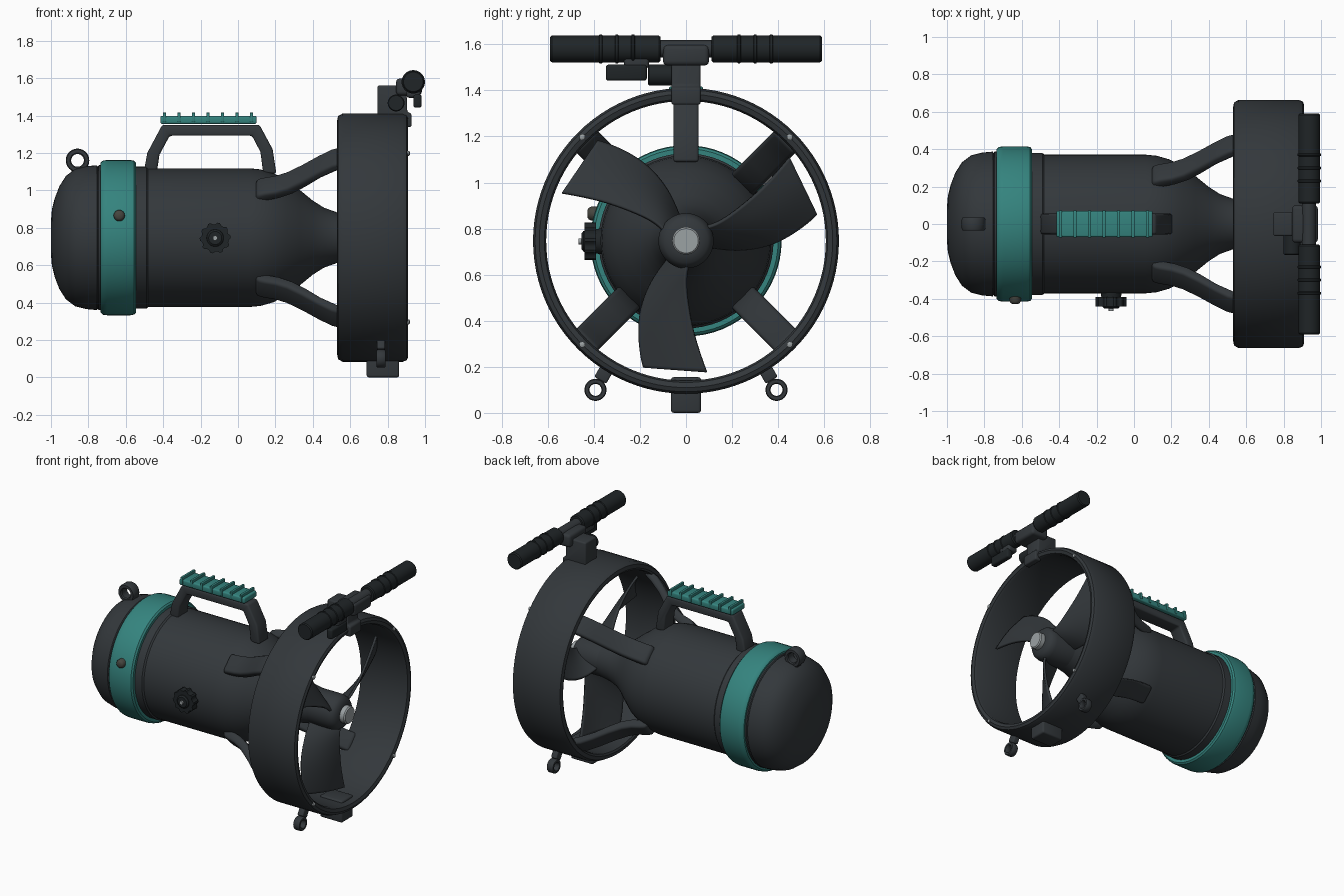
import bpy, bmesh
from math import radians, pi, sin, cos
from mathutils import Matrix, Vector

if "Cube" in bpy.data.objects:
    bpy.data.objects.remove(bpy.data.objects["Cube"])

C = 0.747  # height of the long axis


def material(name, rgb):
    m = bpy.data.materials.new(name)
    m.diffuse_color = (*rgb, 1)
    m.use_nodes = True
    m.node_tree.nodes["Principled BSDF"].inputs["Base Color"].default_value = m.diffuse_color
    return m


DARK = material("dark_shell", (0.033, 0.039, 0.044))
BLACK = material("black_rubber", (0.014, 0.018, 0.02))
TEAL = material("teal", (0.035, 0.23, 0.21))
STEEL = material("steel", (0.33, 0.36, 0.37))


def finish(name, bm, mat, bevel=0.0, segs=3):
    bmesh.ops.recalc_face_normals(bm, faces=bm.faces)
    if bevel:
        sharp = [e for e in bm.edges if e.calc_face_angle(0) > radians(35)]
        bmesh.ops.bevel(bm, geom=sharp, offset=bevel, segments=segs, profile=0.5,
                        affect='EDGES', clamp_overlap=True)
    me = bpy.data.meshes.new(name)
    bm.to_mesh(me)
    bm.free()
    ob = bpy.data.objects.new(name, me)
    bpy.context.collection.objects.link(ob)
    me.materials.append(mat)
    bpy.ops.object.select_all(action='DESELECT')
    ob.select_set(True)
    bpy.context.view_layer.objects.active = ob
    bpy.ops.object.shade_smooth_by_angle(angle=radians(35))
    return ob


def box(name, x, y, z, mat=DARK, bevel=0.012):
    bm = bmesh.new()
    bmesh.ops.create_cube(bm, size=1)
    for v in bm.verts:
        v.co = [(a + b) / 2 + c * (b - a) for (a, b), c in zip((x, y, z), v.co)]
    return finish(name, bm, mat, bevel)


def lathe(name, prof, mat=DARK, origin=(0, 0, C), axis='X', segs=64, closed=False, bevel=0.0):
    """Spin (along, radius) pairs round an axis; open profiles get end caps."""
    bm = bmesh.new()
    rings = []
    for a, r in prof:
        ring = []
        for i in range(segs):
            t = 2 * pi * i / segs
            p = (a, r * cos(t), r * sin(t)) if axis == 'X' else (r * cos(t), a, r * sin(t))
            ring.append(bm.verts.new(Vector(origin) + Vector(p)))
        rings.append(ring)
    pairs = list(zip(rings, rings[1:])) + ([(rings[-1], rings[0])] if closed else [])
    for A, B in pairs:
        for i in range(segs):
            j = (i + 1) % segs
            bm.faces.new((A[i], A[j], B[j], B[i]))
    if not closed:
        bm.faces.new(rings[0])
        bm.faces.new(rings[-1])
    return finish(name, bm, mat, bevel)


def prism(name, pts, w, mat=DARK, bevel=0.012, matrix=Matrix()):
    """Extrude an (x, z) outline to y = -w..w."""
    bm = bmesh.new()
    A = [bm.verts.new((x, -w, z)) for x, z in pts]
    B = [bm.verts.new((x, w, z)) for x, z in pts]
    bm.faces.new(A)
    bm.faces.new(B)
    for i in range(len(pts)):
        j = (i + 1) % len(pts)
        bm.faces.new((A[i], A[j], B[j], B[i]))
    bm.transform(matrix)
    return finish(name, bm, mat, bevel)


def spin(deg):
    return Matrix.Translation((0, 0, C)) @ Matrix.Rotation(radians(deg), 4, 'X')


# Hull: nose cap, teal band, barrel and tail
lathe("nose_cap", [(-1, .09), (-.995, .15), (-.98, .21), (-.955, .275), (-.92, .33), (-.87, .367),
                   (-.81, .382), (-.755, .387), (-.75, .38), (-.745, .387), (-.70, .39)])
lathe("teal_band", [(-.735, .375), (-.735, .4), (-.722, .412), (-.70, .415), (-.575, .415),
                    (-.555, .411), (-.545, .4), (-.545, .36)], TEAL)
lathe("barrel", [(-.6, .38), (-.49, .38), (-.48, .371), (.06, .371), (.12, .365), (.19, .345),
                 (.26, .308), (.33, .255), (.40, .198), (.46, .16), (.53, .135), (.62, .12), (.63, .09)])

# Duct ring around the propeller
lathe("duct_ring", [(.53, .625), (.535, .65), (.56, .664), (.88, .664), (.902, .655), (.91, .637),
                    (.902, .615), (.885, .607), (.56, .607), (.537, .612)], segs=96, closed=True)

# Four struts and ring screws on the diagonals
strut = [(.09, .33), (.10, .385), (.14, .398), (.20, .412), (.26, .438), (.34, .492), (.43, .562),
         (.50, .61), (.57, .635), (.60, .635), (.60, .60), (.53, .565), (.44, .508), (.36, .44),
         (.29, .388), (.22, .355), (.16, .34)]
for k, d in enumerate((45, 135, 225, 315)):
    prism(f"strut_{k + 1}", strut, .066, bevel=.018, matrix=spin(d))
    p = spin(d) @ Vector((0, 0, .637))
    lathe(f"ring_screw_{k + 1}", [(.89, .013), (.915, .013), (.919, .007)], STEEL, p, segs=12)

# Propeller: hub, cap and three twisted blades
lathe("propeller_hub", [(.60, .10), (.62, .12), (.78, .12), (.81, .112), (.83, .095), (.84, .06)])
lathe("propeller_cap", [(.80, .06), (.872, .06), (.88, .053)], STEEL, segs=32)
# each section: radius at both edges, edge offsets, half pitch depth
sections = [(.08, .08, -.075, .02, .09), (.13, .13, -.115, .0, .09), (.2, .2, -.16, -.002, .085),
            (.3, .3, -.197, .012, .08), (.4, .4, -.205, .032, .072), (.5, .5, -.195, .064, .065),
            (.55, .57, -.182, .09, .06)]
for k in range(3):
    bm = bmesh.new()
    rows = []
    for r0, r1, y0, y1, h in sections:
        row = []
        for i in range(7):
            t = i / 6
            x = .71 + h * (2 * t - 1) + .02 * sin(pi * t)
            row.append(bm.verts.new((x, y0 + (y1 - y0) * t, -(r0 + (r1 - r0) * t))))
        rows.append(row)
    for A, B in zip(rows, rows[1:]):
        for i in range(6):
            bm.faces.new((A[i], A[i + 1], B[i + 1], B[i]))
    bm.transform(spin(120 * k))
    ob = finish(f"propeller_blade_{k + 1}", bm, DARK)
    s = ob.modifiers.new("smooth", 'SUBSURF')
    s.levels = s.render_levels = 2
    s.boundary_smooth = 'PRESERVE_CORNERS'
    t = ob.modifiers.new("thickness", 'SOLIDIFY')
    t.thickness, t.offset = .016, 0

# Carry handle with ribbed teal grip
prism("carry_handle", [(-.505, 1.09), (-.485, 1.2), (-.405, 1.35), (.115, 1.35), (.185, 1.22), (.205, 1.09),
                       (.135, 1.09), (.12, 1.205), (.075, 1.292), (-.365, 1.292), (-.42, 1.19),
                       (-.435, 1.09)], .055)
box("grip_pad", (-.415, .1), (-.07, .07), (1.355, 1.398), TEAL, .01)
for k in range(7):
    x = -.393 + k * .0775
    box(f"grip_rib_{k + 1}", (x - .009, x + .009), (-.073, .073), (1.365, 1.416), TEAL, .004)

# Nose lifting eye
lathe("lifting_eye", [(-.035, .058), (-.025, .063), (.025, .063), (.035, .058), (.035, .04),
                      (.028, .034), (-.028, .034), (-.035, .04)], DARK, (-.858, 0, 1.16), 'Y', 32, True)
box("lifting_eye_base", (-.89, -.825), (-.03, .03), (1.06, 1.12))

# Fluted side knob and band button
bm = bmesh.new()
outline = [(.083 if i % 4 in (0, 1) else .073, 2 * pi * i / 40) for i in range(40)]
A, B = [[bm.verts.new((-.122 + r * cos(t), y, .745 + r * sin(t))) for r, t in outline] for y in (-.44, -.39)]
for f in (A, B):
    bm.faces.new(f)
for i in range(40):
    bm.faces.new((A[i], A[(i + 1) % 40], B[(i + 1) % 40], B[i]))
finish("side_knob", bm, BLACK)
lathe("knob_collar", [(-.453, .035), (-.445, .045), (-.34, .06)], BLACK, (-.122, 0, .745), 'Y', 32)
lathe("knob_screw", [(-.466, .013), (-.44, .013)], STEEL, (-.122, 0, .745), 'Y', 16)
lathe("band_button", [(-.428, .016), (-.422, .025), (-.412, .03), (-.36, .03)],
      material("button_grey", (.06, .06, .05)), (-.635, 0, .865), 'Y', 24)

# Foot and tie-down eyes under the ring
box("foot", (.688, .862), (-.065, .065), (0, .155))
for s, side in ((-1, "left"), (1, "right")):
    lathe(f"tie_eye_{side}", [(.74, .044), (.746, .048), (.782, .048), (.788, .044), (.788, .03),
                              (.782, .026), (.746, .026), (.74, .03)], DARK, (0, s * .393, .1), 'X', 32, True)
    ob = box(f"tie_eye_stem_{side}", (.742, .786), (-.03, .03), (-.025, .03), bevel=.008)
    ob.matrix_world = Matrix.Translation((0, s * .36, .163)) @ Matrix.Rotation(radians(s * 30), 4, 'X')

# Steering bracket and clamp
prism("bar_bracket", [(.745, 1.39), (.745, 1.56), (.90, 1.56), (.905, 1.42), (.928, 1.41), (.928, 1.338),
                      (.88, 1.338), (.88, 1.39)], .064, bevel=.01)
prism("bracket_arm", [(.84, 1.48), (.85, 1.58), (.93, 1.61), (.97, 1.60), (.985, 1.52), (.90, 1.51)], .06)
box("bar_clamp", (.845, .983), (-.1, .1), (1.508, 1.598), DARK, .02)

# Handlebar with ribbed rubber grips
lathe("handlebar", [(-.2, .038), (.2, .038)], DARK, (.935, 0, 1.58), 'Y', 32)
for s, side in ((-1, "left"), (1, "right")):
    prof = [(.11, .052), (.118, .058)]
    for y in (.23, .30, .37):
        prof += [(y - .008, .058), (y - .005, .0625), (y + .005, .0625), (y + .008, .058)]
    prof += [(.582, .058), (.59, .052)]
    lathe(f"grip_{side}", [(s * y, r) for y, r in prof], BLACK, (.937, 0, 1.58), 'Y', 40)

# Throttle switch and trigger
lathe("throttle_switch", [(-.166, .04), (-.16, .045), (-.05, .045)], BLACK, (.845, 0, 1.467), 'Y', 32)
box("trigger_mount", (.90, .975), (-.27, -.16), (1.495, 1.55), DARK, .015)
box("trigger", (.937, .982), (-.348, -.17), (1.442, 1.512), BLACK, .012)
